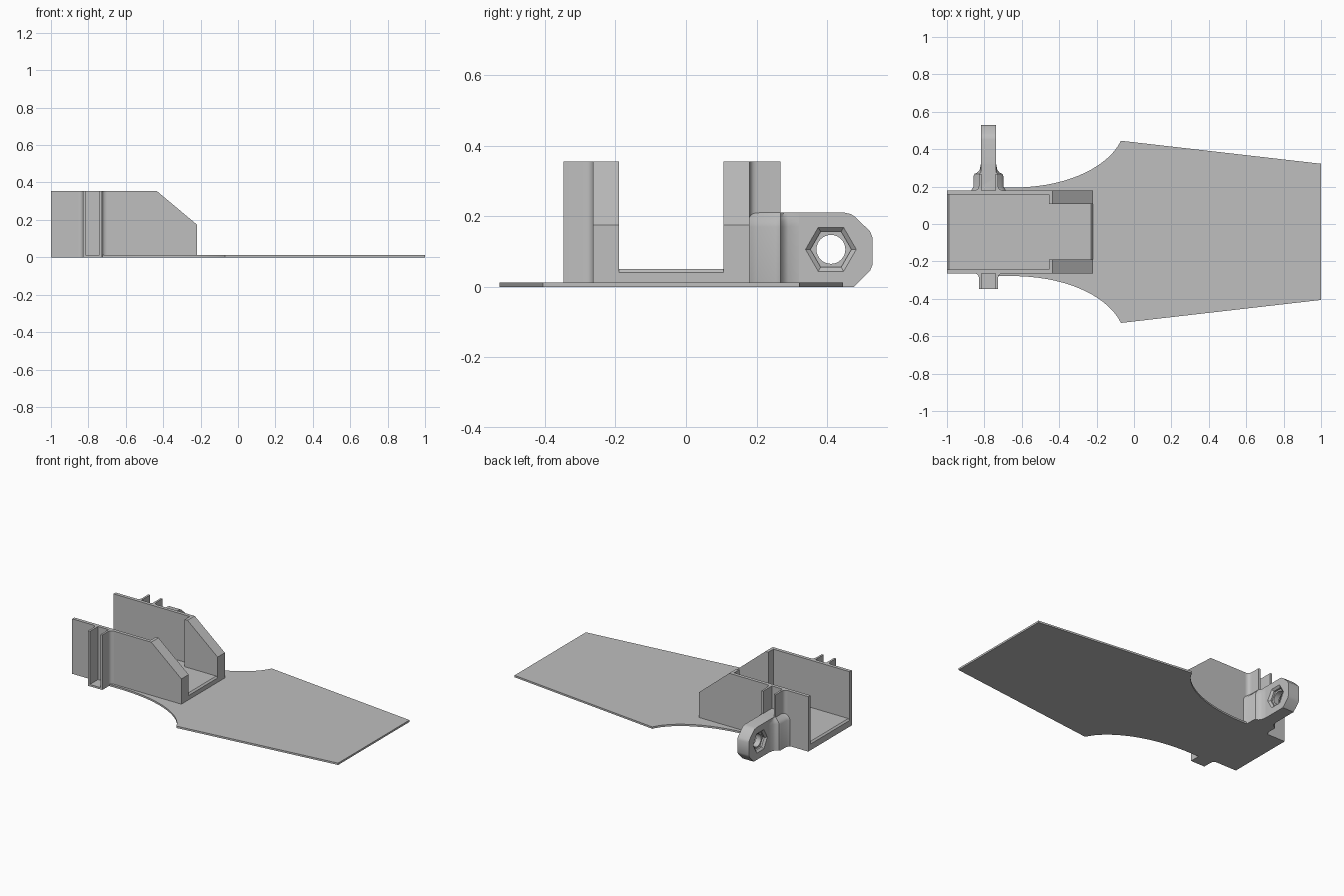
import bpy, bmesh, math
from mathutils import Vector

cube = bpy.data.objects.get("Cube")
if cube:
    bpy.data.objects.remove(cube, do_unlink=True)

grey = bpy.data.materials.new("light_grey")
grey.use_nodes = True
COLOUR = (0.52, 0.52, 0.52, 1)
grey.diffuse_color = COLOUR
grey.node_tree.nodes["Principled BSDF"].inputs["Base Color"].default_value = COLOUR

MID = -0.042      # centre line of tray and blade
CLIP = -0.778     # centre of the side channels
HEIGHT = 0.355


def loft(name, rings, smooth=False):
    """Closed solid through matching rings of points."""
    bm = bmesh.new()
    rows = [[bm.verts.new(p) for p in ring] for ring in rings]
    n = len(rows[0])
    bm.faces.new(rows[0])
    bm.faces.new(rows[-1])
    for a, b in zip(rows, rows[1:]):
        for i in range(n):
            j = (i + 1) % n
            bm.faces.new((a[i], a[j], b[j], b[i]))
    bmesh.ops.recalc_face_normals(bm, faces=bm.faces)
    mesh = bpy.data.meshes.new(name)
    bm.to_mesh(mesh)
    bm.free()
    mesh.materials.append(grey)
    ob = bpy.data.objects.new(name, mesh)
    bpy.context.collection.objects.link(ob)
    if smooth:
        bpy.ops.object.select_all(action="DESELECT")
        bpy.context.view_layer.objects.active = ob
        ob.select_set(True)
        bpy.ops.object.shade_smooth_by_angle(angle=math.radians(35))
    return ob


def prism(name, pts, axis, lo, hi, smooth=False):
    """Extrude a 2D outline along an axis."""
    place = {"x": lambda p, d: (d, p[0], p[1]),
             "y": lambda p, d: (p[0], d, p[1]),
             "z": lambda p, d: (p[0], p[1], d)}[axis]
    return loft(name, [[place(p, d) for p in pts] for d in (lo, hi)], smooth)


def rect(a, b, c, d):
    return [(a, c), (b, c), (b, d), (a, d)]


def bezier(a, b, c, d, steps=16):
    for i in range(steps + 1):
        t = i / steps
        u = 1 - t
        yield tuple(u**3 * p + 3*u*u*t * q + 3*u*t*t * r + t**3 * s
                    for p, q, r, s in zip(a, b, c, d))


# Thin blade with concave shoulders
half = [(1, 0.364)] + list(bezier((-0.07, 0.487), (-0.13, 0.36), (-0.33, 0.245), (-0.62, 0.237)))
half += [(CLIP, 0.237), (CLIP, 0.22), (-1, 0.22)]
outline = [(x, MID + w) for x, w in half] + [(x, MID - w) for x, w in reversed(half)]
prism("blade", outline, "z", 0, 0.012, True)

# Tray floor with chamfered ends
prism("tray_floor", [(-1, 0), (-0.22, 0), (-0.22, 0.04), (-0.23, 0.05), (-0.99, 0.05), (-1, 0.04)],
      "y", MID - 0.21, MID + 0.21)

# Tray walls, thickened towards the sloped end
wall = [(-1, 0), (-0.22, 0), (-0.22, 0.175), (-0.435, HEIGHT), (-1, HEIGHT)]
pad = [(-0.455, 0), (-0.22, 0), (-0.22, 0.175), (-0.435, HEIGHT), (-0.455, HEIGHT)]
for side, word in ((-1, "front"), (1, "back")):
    prism(word + "_wall", wall, "y", MID + side * 0.2, MID + side * 0.222)
    prism(word + "_wall_pad", pad, "y", MID + side * 0.148, MID + side * 0.201)

    # Channel flanges, filleted into the wall on their outer side
    root, tip = MID + side * 0.215, (-0.347 if side < 0 else 0.268)
    for s, hand in ((-1, "right"), (1, "left")):
        fillet = bezier((0.075, MID + side * 0.222), (0.058, MID + side * 0.224),
                        (0.052, MID + side * 0.232), (0.051, MID + side * 0.25), 6)
        pts = [(0.038, root), (0.075, root)] + list(fillet) + [(0.051, tip), (0.038, tip)]
        prism(f"{word}_{hand}_flange", [(CLIP + s * x, y) for x, y in pts], "z", 0, HEIGHT, True)

# Bottom of the front channel
prism("front_channel_floor", rect(CLIP - 0.05, CLIP + 0.05, -0.347, MID - 0.21), "z", 0, 0.012)

# Flared block joining the wall to the lug
side_pts = [(0.095, 0.17), (0.09, 0.185), (0.08, 0.2), (0.08, 0.255), (0.075, 0.268),
            (0.058, 0.276), (0.047, 0.29), (0.041, 0.32)]
rings = []
for z, k in ((0, 1), (0.17, 1), (0.185, 0.93), (0.197, 0.8), (0.21, 0.5)):
    def width(w):
        return max(w * k, min(w, 0.041 if w < 0.06 else 0.051))
    rings.append([(CLIP + width(w), y, z) for w, y in side_pts] +
                 [(CLIP - width(w), y, z) for w, y in reversed(side_pts)])
loft("lug_base", rings, True)

# Lug with rounded chamfers
lug_pts = [(0.26, 0), (0.477, 0), (0.522, 0.045), (0.529, 0.062), (0.529, 0.14), (0.522, 0.157),
           (0.48, 0.198), (0.468, 0.206), (0.45, 0.21), (0.26, 0.21)]
lug = prism("lug", lug_pts, "x", CLIP - 0.041, CLIP + 0.041)


def ring(x, r, n):
    return [(x, 0.411 + r * math.cos(math.tau * i / n), 0.106 + r * math.sin(math.tau * i / n))
            for i in range(n)]


# Bolt hole and bevelled hexagonal recesses cut through the lug
cutters = [loft("hole_cutter", [ring(CLIP - 0.1, 0.041, 32), ring(CLIP + 0.1, 0.041, 32)])]
for s in (-1, 1):
    cutters.append(loft("hex_cutter", [ring(CLIP + s * d, r, 6) for d, r in
                                       ((0.018, 0.058), (0.029, 0.058), (0.041, 0.072), (0.06, 0.072))]))
for cutter in cutters:
    cutter.hide_render = True
    mod = lug.modifiers.new("cut", "BOOLEAN")
    mod.operation = "DIFFERENCE"
    mod.solver = "EXACT"
    mod.object = cutter
    bpy.ops.object.select_all(action="DESELECT")
    bpy.context.view_layer.objects.active = lug
    lug.select_set(True)
    bpy.ops.object.modifier_apply(modifier=mod.name)
    bpy.data.objects.remove(cutter, do_unlink=True)
bpy.ops.object.shade_smooth_by_angle(angle=math.radians(30))
